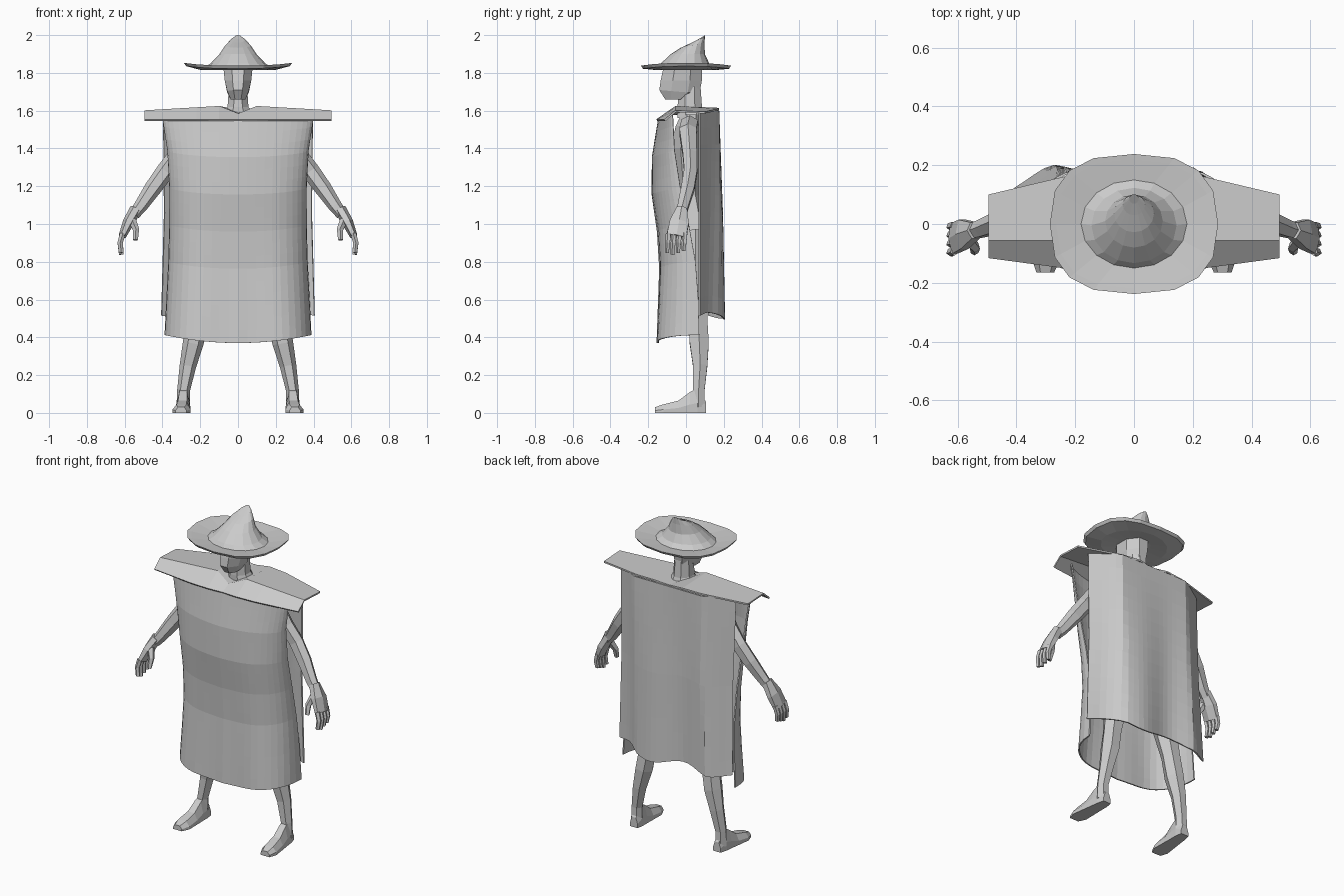
import bpy, bmesh, math
from mathutils import Vector

old = bpy.data.objects.get("Cube")
if old:
    bpy.data.objects.remove(old)

grey = bpy.data.materials.new("pale grey")
grey.use_nodes = True
grey.diffuse_color = (0.6, 0.6, 0.6, 1)
grey.node_tree.nodes["Principled BSDF"].inputs["Base Color"].default_value = (0.6, 0.6, 0.6, 1)


def finish(name, bm, thick=0):
    bmesh.ops.recalc_face_normals(bm, faces=bm.faces)
    mesh = bpy.data.meshes.new(name)
    bm.to_mesh(mesh)
    bm.free()
    obj = bpy.data.objects.new(name, mesh)
    bpy.context.collection.objects.link(obj)
    mesh.materials.append(grey)
    if thick:
        mod = obj.modifiers.new("thickness", "SOLIDIFY")
        mod.thickness = thick
        mod.offset = 0


def skin(name, rings):
    """Join closed rings of points into a capped tube."""
    bm = bmesh.new()
    loops = [[bm.verts.new(p) for p in ring] for ring in rings]
    n = len(loops[0])
    for a, b in zip(loops, loops[1:]):
        for i in range(n):
            j = (i + 1) % n
            bm.faces.new((a[i], a[j], b[j], b[i]))
    bm.faces.new(loops[0])
    bm.faces.new(loops[-1])
    finish(name, bm)


def oval(z, cy, rx, ry, n=8, lift=0, tilt=0, power=1):
    """Horizontal ring; lift raises its sides, tilt raises its back."""
    ring = []
    for i in range(n):
        t = 2 * math.pi * (i + 0.5 * (n == 8)) / n
        c, s = math.cos(t), math.sin(t)
        x = math.copysign(abs(c) ** power, c)
        y = math.copysign(abs(s) ** power, s)
        ring.append((rx * x, cy + ry * y, z + lift * c * c + tilt * s))
    return ring


def limb(name, stations, side, n=6):
    """Tube through (x, y, z, half depth, half width) stations."""
    pts = [Vector(s[:3]) for s in stations]
    rings = []
    for i, s in enumerate(stations):
        d = (pts[min(i + 1, len(pts) - 1)] - pts[max(i - 1, 0)]).normalized()
        a = Vector((0, 1, 0))
        a = (a - d * a.dot(d)).normalized()
        b = d.cross(a)
        ring = []
        for k in range(n):
            t = 2 * math.pi * (k + 0.5) / n
            p = pts[i] + a * math.cos(t) * s[3] + b * math.sin(t) * s[4]
            ring.append((p.x * side, p.y, p.z))
        rings.append(ring)
    skin(name, rings)


def sheet(name, cols, rows, func, thick):
    """Open cloth grid; func takes u in -1..1 and v in 0..1."""
    bm = bmesh.new()
    g = [[bm.verts.new(func(2 * i / cols - 1, j / rows)) for i in range(cols + 1)]
         for j in range(rows + 1)]
    for j in range(rows):
        for i in range(cols):
            bm.faces.new((g[j][i], g[j][i + 1], g[j + 1][i + 1], g[j + 1][i]))
    finish(name, bm, thick)


def ramp(v, values):
    """Interpolate evenly spaced values."""
    f = v * (len(values) - 1)
    i = min(int(f), len(values) - 2)
    return values[i] + (values[i + 1] - values[i]) * (f - i)


# Hat: turned-up brim and a crown leaning back
skin("hat", [
    oval(1.825, -0.01, 0.10, 0.10, 16),
    oval(1.816, 0, 0.20, 0.17, 16),
    oval(1.822, 0, 0.275, 0.228, 16, 0.014, 0, 0.77),
    oval(1.838, 0, 0.286, 0.238, 16, 0.015, 0, 0.77),
    oval(1.836, 0, 0.265, 0.22, 16, 0.012, 0, 0.8),
    oval(1.828, 0, 0.18, 0.15, 16),
    oval(1.85, -0.005, 0.145, 0.128, 16),
    oval(1.90, 0.01, 0.098, 0.09, 16),
    oval(1.945, 0.035, 0.068, 0.063, 16, 0, 0.012),
    oval(1.975, 0.065, 0.038, 0.035, 16, 0, 0.015),
    oval(1.99, 0.085, 0.016, 0.016, 16, 0, 0.01)])

# Head, neck and hidden trunk
skin("head", [
    oval(1.66, -0.055, 0.042, 0.06), oval(1.70, -0.035, 0.062, 0.115, tilt=-0.01),
    oval(1.76, -0.025, 0.076, 0.118), oval(1.84, -0.015, 0.085, 0.11)])
skin("neck", [
    oval(1.56, 0.03, 0.10, 0.08), oval(1.62, 0.02, 0.06, 0.07),
    oval(1.75, 0.02, 0.05, 0.06)])
skin("trunk", [
    oval(0.85, 0.05, 0.13, 0.08), oval(0.95, 0.05, 0.18, 0.09),
    oval(1.15, 0.02, 0.14, 0.08), oval(1.40, 0.01, 0.19, 0.10),
    oval(1.52, 0.02, 0.20, 0.08), oval(1.58, 0.03, 0.10, 0.06)])

# Shoulder mantle: front flap folded over a ridge, flat behind
MANTLE = {  # x: front, ridge and back as (y, z)
    0: ((-0.15, 1.55), (-0.09, 1.58), (0.165, 1.60)),
    0.1: ((-0.155, 1.55), (-0.055, 1.62), (0.175, 1.61)),
    0.22: ((-0.15, 1.55), (-0.055, 1.613), (0.165, 1.605)),
    0.495: ((-0.113, 1.548), (-0.055, 1.597), (0.10, 1.59))}


def mantle_point(u, v):
    k = round(u * 3)
    x = list(MANTLE)[abs(k)]
    y, z = MANTLE[x][round(v * 2)]
    return (math.copysign(x, k), y, z)


sheet("shoulder_mantle", 6, 2, mantle_point, 0.01)


# Front drape: bulges at the chest, squarer and wrapping back around the thighs
def front_point(u, v):
    s, c = math.sin(u * math.pi / 2), math.cos(u * math.pi / 2)
    w = ramp(v, (0.40, 0.37, 0.36, 0.36, 0.365, 0.375, 0.385))
    mid = ramp(v, (-0.145, -0.177, -0.178, -0.15, -0.138, -0.145, -0.152))
    edge = ramp(v, (-0.07, -0.06, -0.03, 0.015, 0.05, 0.065, 0.07))
    wrap = (1 - c) ** (0.8 + v)
    fold = 0.005 * v * math.sin(abs(u) * 11) * c
    top, hem = 1.55 + 0.035 * wrap, 0.37 + 0.042 * s * s
    return (w * s, mid + (edge - mid) * wrap + fold, top + (hem - top) * v)


sheet("front_drape", 24, 18, front_point, 0.008)


# Back drape: flat back, slanting sides and uneven folds down to a wavy hem
def back_point(u, v):
    w = ramp(v, (0.395, 0.39, 0.405))
    mid = ramp(v, (0.172, 0.183, 0.185))
    edge = 0.07 + 0.05 * v * max(0, -u)
    knee = 0.6 - 0.13 * v * u
    slant = max(0, abs(u) - knee) / (1 - knee)
    wave = math.sin(6 * u) * (1 - u ** 6)
    hem = 0.515 - 0.02 * wave
    return (w * u, mid + (edge - mid) * slant + 0.018 * v * wave,
            1.60 + (hem - 1.60) * v)


sheet("back_drape", 24, 12, back_point, 0.008)

for side, label in ((1, "left"), (-1, "right")):
    # Arm from shoulder to wrist
    limb(label + "_arm", [
        (0.15, 0.02, 1.53, 0.05, 0.05), (0.24, 0.01, 1.49, 0.052, 0.055),
        (0.32, 0.02, 1.37, 0.043, 0.045), (0.385, 0.025, 1.28, 0.04, 0.048),
        (0.45, 0.01, 1.19, 0.04, 0.045), (0.515, -0.015, 1.095, 0.033, 0.036),
        (0.55, -0.025, 1.05, 0.03, 0.03)], side)
    # Hand with four fingers and a thumb
    limb(label + "_palm", [
        (0.54, -0.022, 1.08, 0.032, 0.032), (0.58, -0.035, 1.01, 0.058, 0.03),
        (0.613, -0.05, 0.935, 0.06, 0.02)], side)
    for i in range(4):
        y = -0.092 + 0.029 * i
        tip = 0.838 + 0.01 * abs(i - 1)
        limb(f"{label}_finger_{i + 1}", [
            (0.61, y, 0.95, 0.015, 0.016), (0.624, y - 0.004, 0.90, 0.014, 0.015),
            (0.618, y - 0.008, tip, 0.011, 0.013)], side, 5)
    limb(label + "_thumb", [
        (0.56, -0.055, 1.02, 0.024, 0.022), (0.54, -0.08, 0.97, 0.018, 0.018),
        (0.543, -0.095, 0.915, 0.012, 0.014)], side, 5)
    # Leg from hip to ankle
    limb(label + "_leg", [
        (0.11, 0.05, 0.95, 0.09, 0.09), (0.17, 0.05, 0.72, 0.075, 0.075),
        (0.215, 0.065, 0.50, 0.055, 0.057), (0.237, 0.07, 0.37, 0.058, 0.055),
        (0.265, 0.075, 0.25, 0.044, 0.044), (0.288, 0.067, 0.12, 0.036, 0.034),
        (0.29, 0.067, 0.03, 0.038, 0.036)], side)
    # Foot: sections from heel to toe as y, half width, height
    rings = []
    for y, w, top in ((0.105, 0.026, 0.06), (0.06, 0.035, 0.13), (0.02, 0.037, 0.11),
                      (-0.04, 0.042, 0.065), (-0.12, 0.048, 0.045), (-0.165, 0.03, 0.03)):
        cx = 0.288 - 0.06 * (y - 0.06)
        rings.append([(side * (cx + a * w), y, b * top) for a, b in
                      ((-1, 0), (1, 0), (1, 0.4), (0.55, 1), (-0.55, 1), (-1, 0.4))])
    skin(label + "_foot", rings)
